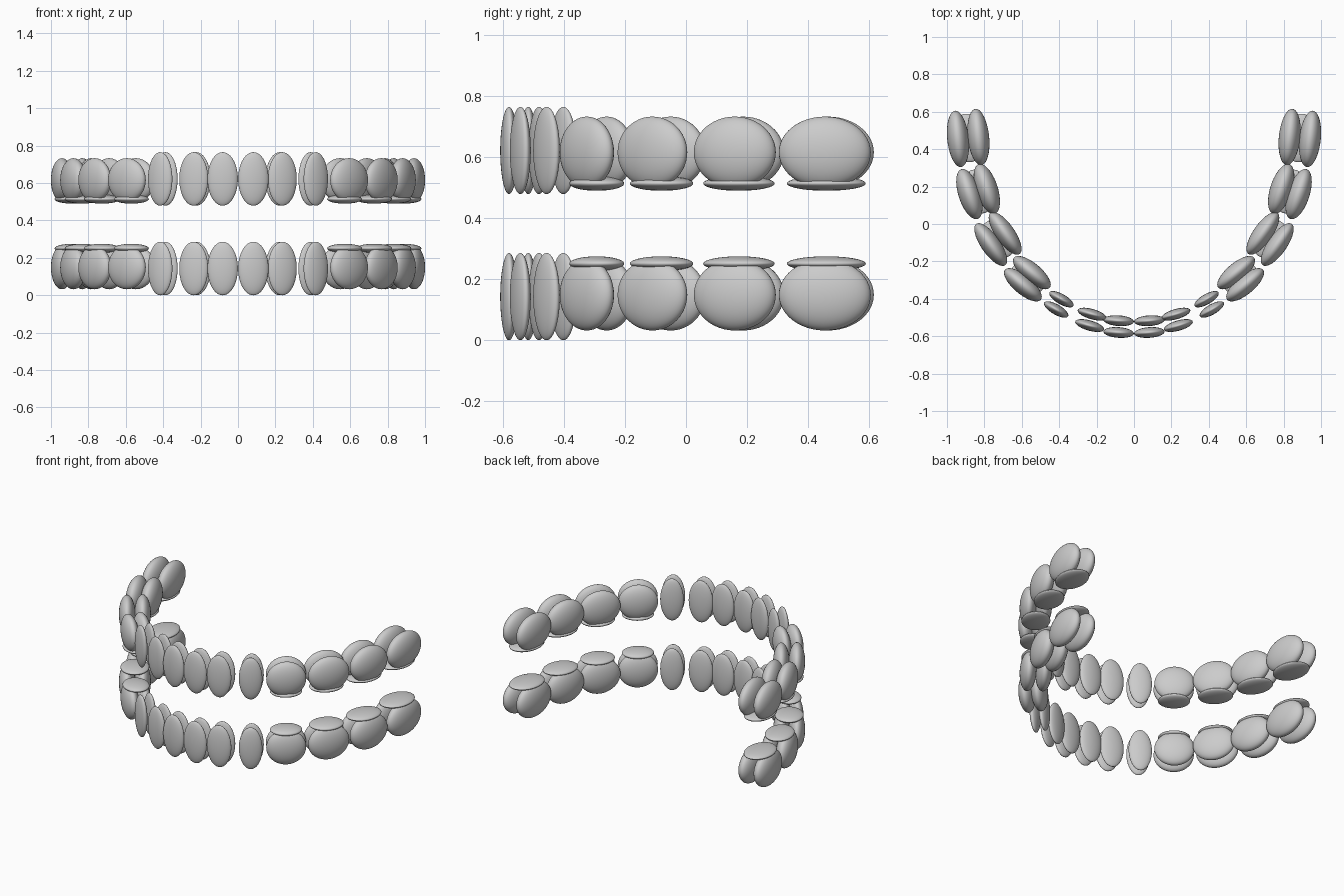
import bpy
from math import radians

if "Cube" in bpy.data.objects:
    bpy.data.objects.remove(bpy.data.objects["Cube"])

TOTAL_H = 0.765  # full height; the upper arch mirrors the lower one


def ellipsoid(name, center, size, angle):
    """Smooth ellipsoid of full dimensions `size`, turned about z."""
    bpy.ops.mesh.primitive_uv_sphere_add(segments=40, ring_count=24, radius=0.5,
                                         location=center,
                                         rotation=(0, 0, radians(angle)))
    ob = bpy.context.object
    ob.name = name
    ob.scale = size
    bpy.ops.object.shade_smooth()
    return ob


# name, outer lobe xy, inner lobe xy, length, thickness, turn
front_teeth = [
    ("central_incisor", (0.082, -0.580), (0.082, -0.517), 0.163, 0.057, 4),
    ("lateral_incisor", (0.237, -0.543), (0.224, -0.482), 0.160, 0.055, 16),
    ("canine", (0.416, -0.457), (0.388, -0.402), 0.147, 0.055, 30),
]
# the same, plus biting surface length and width
back_teeth = [
    ("first_premolar", (0.594, -0.325), (0.546, -0.260), 0.250, 0.100, 40, 0.200, 0.165),
    ("second_premolar", (0.766, -0.110), (0.689, -0.050), 0.270, 0.102, 55, 0.220, 0.180),
    ("first_molar", (0.880, 0.160), (0.787, 0.187), 0.280, 0.117, 72, 0.240, 0.180),
    ("second_molar", (0.941, 0.455), (0.832, 0.465), 0.303, 0.115, 84, 0.260, 0.187),
]

for arch in ("lower", "upper"):
    def level(z):
        return z if arch == "lower" else TOTAL_H - z

    for side, s in (("right", 1), ("left", -1)):
        # thin front teeth: an outer and an inner blade
        for name, outer, inner, length, thick, turn in front_teeth:
            for part, (x, y) in (("outer", outer), ("inner", inner)):
                ellipsoid(f"{arch}_{side}_{name}_{part}", (s * x, y, level(0.143)),
                          (length, thick, 0.286), s * turn)

        # back teeth: two rounded lobes capped by a flat biting surface
        for name, outer, inner, length, thick, turn, cap_l, cap_w in back_teeth:
            for part, (x, y) in (("outer", outer), ("inner", inner)):
                ellipsoid(f"{arch}_{side}_{name}_{part}", (s * x, y, level(0.149)),
                          (length, thick, 0.234), s * turn)
            cx, cy = (outer[0] + inner[0]) / 2, (outer[1] + inner[1]) / 2
            ellipsoid(f"{arch}_{side}_{name}_biting_surface", (s * cx, cy, level(0.251)),
                      (cap_l, cap_w, 0.048), s * turn)
